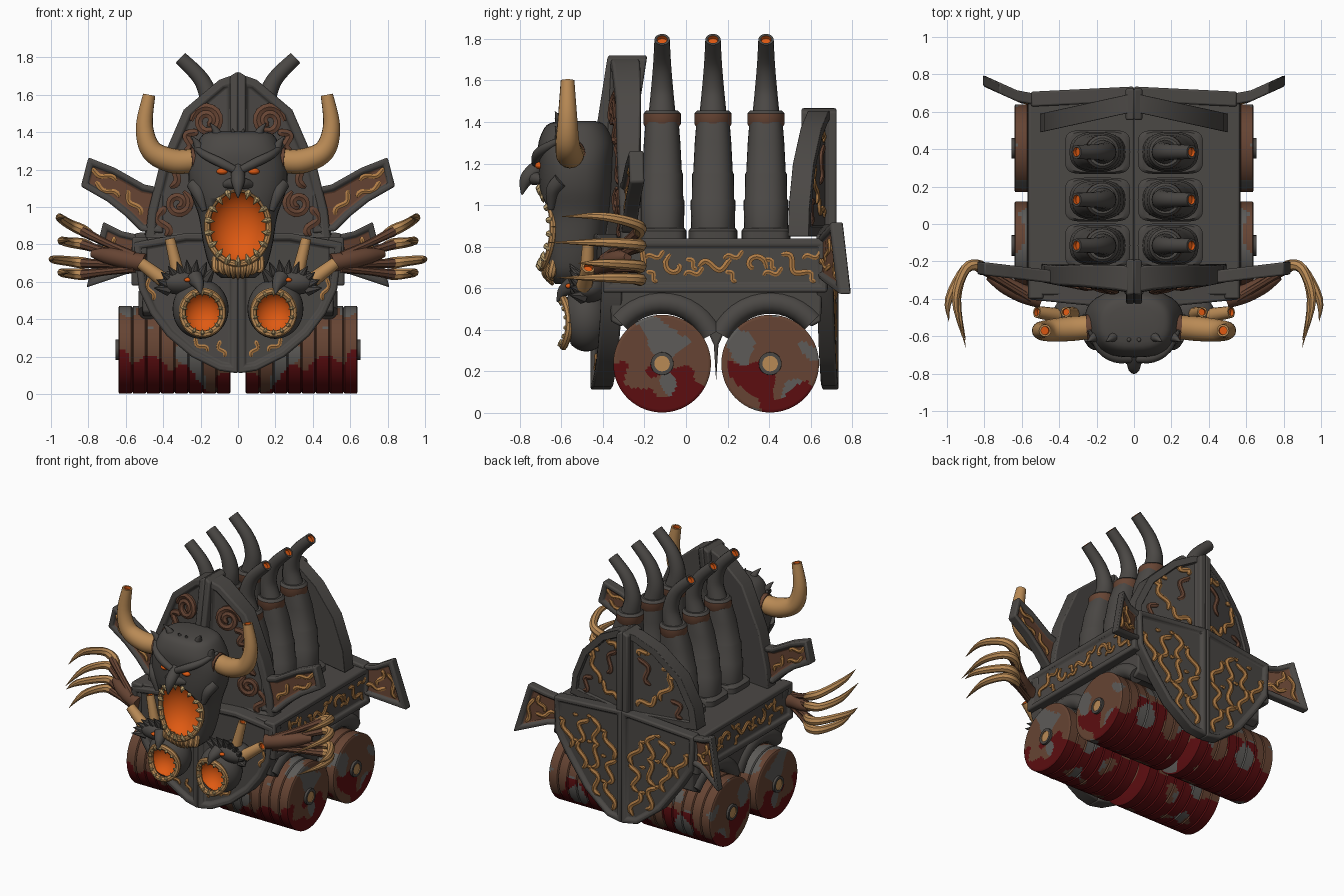
import bpy, bmesh, math, random
from mathutils import Vector, noise

if "Cube" in bpy.data.objects:
    bpy.data.objects.remove(bpy.data.objects["Cube"])
random.seed(4)

# ---- materials
def lin(c): return c / 12.92 if c <= 0.04045 else ((c + 0.055) / 1.055) ** 2.4
MATS = []
def material(name, h):
    m = bpy.data.materials.new(name)
    m.diffuse_color = [lin(int(h[i:i + 2], 16) / 255) for i in (0, 2, 4)] + [1]
    m.use_nodes = True
    m.node_tree.nodes["Principled BSDF"].inputs["Base Color"].default_value = m.diffuse_color
    MATS.append(m)
    return len(MATS) - 1
IRON = material("dark_iron", "4b4845")
RUST = material("rust_brown", "664433")
BLOOD = material("dark_red", "5c0d10")
BONE = material("bone_tan", "b98a55")
GOLD = material("old_gold", "b07c45")
FIRE = material("glowing_orange", "e05a12")
TOOTH = material("tooth_ivory", "c2a673")
STEEL = material("worn_steel", "5d5b58")

# ---- geometry helpers; geo = (verts, faces, material indices)
def new(): return ([], [], [])

def spline(p, sub=4):
    out = []
    for i in range(len(p) - 1):
        q = p[max(i - 1, 0)], p[i], p[i + 1], p[min(i + 2, len(p) - 1)]
        for k in range(sub):
            t = k / sub
            out.append(tuple(0.5 * (2 * b + (c - a) * t + (2 * a - 5 * b + 4 * c - d) * t * t
                             + (3 * b - a - 3 * c + d) * t ** 3) for a, b, c, d in zip(*q)))
    return out + [tuple(p[-1])]

def rings(geo, loops, mat, tip=None):
    V, F, M = geo
    n, base = len(loops[0]), len(V)
    for l in loops: V.extend(l)
    for i in range(len(loops) - 1):
        for j in range(n):
            a, b = base + i * n + j, base + i * n + (j + 1) % n
            F.append((a, b, b + n, a + n))
            M.append(tip if tip is not None and i >= len(loops) - 2 else mat)
    F.append(tuple(range(base + n - 1, base - 1, -1))); M.append(mat)
    F.append(tuple(range(base + (len(loops) - 1) * n, base + len(loops) * n)))
    M.append(mat if tip is None else tip)

def sweep(geo, pts, mat, n=10, sub=4, tip=None, flat=1, normal=None, deep=0.02):
    """tube along (x, y, z, radius) points; tip gives a hollow coloured end"""
    p = spline(pts, sub)
    c = [Vector(q[:3]) for q in p]
    side, loops = None, []
    for i, q in enumerate(p):
        t = (c[min(i + 1, len(c) - 1)] - c[max(i - 1, 0)]).normalized()
        if normal is not None: side = Vector(normal)
        elif side is None: side = Vector((0, 1, 0)) if abs(t.y) < 0.8 else Vector((1, 0, 0))
        side = (side - t * side.dot(t)).normalized()
        b, r = t.cross(side), max(q[3], 0.001)
        loops.append([c[i] + r * (flat * side * math.cos(a) + b * math.sin(a))
                      for a in (2 * math.pi * k / n for k in range(n))])
    if tip is not None:
        inner = [c[-1] + (v - c[-1]) * 0.68 for v in loops[-1]]
        loops += [inner, [v - t * deep for v in inner]]
    rings(geo, loops, mat, tip)

def loft(geo, secs, mat, n=32, sub=4, e=1.0):
    """stacked ovals (cx, cy, z, rx, ry); e < 1 makes them squarer"""
    pw = lambda v: math.copysign(abs(v) ** e, v)
    A = [2 * math.pi * k / n for k in range(n)]
    rings(geo, [[Vector((x + rx * pw(math.cos(a)), y + ry * pw(math.sin(a)), z)) for a in A]
                for x, y, z, rx, ry in spline(secs, sub)], mat)

def ball(geo, c, r, mat):
    A = [math.pi * (k / 16 - 0.5) for k in range(17)]
    loft(geo, [(c[0], c[1], c[2] + r[2] * math.sin(a), max(r[0] * math.cos(a), 0.002),
                max(r[1] * math.cos(a), 0.002)) for a in A], mat, sub=1)

def finish(name, geo, mirror=True, angle=40, bevel=0, cutter=None):
    me = bpy.data.meshes.new(name)
    me.from_pydata([tuple(v) for v in geo[0]], [], geo[1])
    for m in MATS: me.materials.append(m)
    me.polygons.foreach_set("material_index", geo[2])
    bm = bmesh.new(); bm.from_mesh(me)
    bmesh.ops.recalc_face_normals(bm, faces=bm.faces)
    for f in bm.faces: f.smooth = True
    bm.to_mesh(me); bm.free()
    me.set_sharp_from_angle(angle=math.radians(angle))
    ob = bpy.data.objects.new(name, me)
    bpy.context.collection.objects.link(ob)
    if cutter:
        b = ob.modifiers.new("cut", 'BOOLEAN'); b.object = cutter; b.solver = 'EXACT'
        cutter.hide_render = True
    if bevel:
        b = ob.modifiers.new("bevel", 'BEVEL'); b.width = bevel; b.segments = 2
    if mirror:
        ob.modifiers.new("mirror", 'MIRROR').use_mirror_merge = False
    return ob

def plate(name, outline, f, thick, rim=0, panel=IRON, bevel=0.01, both=False):
    """half plate from a (u, v) outline, mapped by f(u, v, w), with a recessed panel"""
    bm = bmesh.new()
    a = [bm.verts.new((u, v, 0)) for u, v in outline]
    b = [bm.verts.new((u, v, -thick)) for u, v in outline]
    n = len(a)
    front, rear = bm.faces.new(a), bm.faces.new(b[::-1])
    for i in range(n): bm.faces.new((a[i], b[i], b[(i + 1) % n], a[(i + 1) % n]))
    bmesh.ops.recalc_face_normals(bm, faces=bm.faces)
    for q in ([front, rear] if both else [front]) if rim else []:
        bmesh.ops.inset_region(bm, faces=[q], thickness=rim, depth=0, use_even_offset=True)
        bmesh.ops.inset_region(bm, faces=[q], thickness=0.006, depth=-0.02, use_even_offset=True)
        q.material_index = panel
    bm.verts.index_update()
    geo = ([f(*v.co) for v in bm.verts], [tuple(v.index for v in q.verts) for q in bm.faces],
           [q.material_index for q in bm.faces])
    bm.free()
    finish(name, geo, bevel=bevel, angle=35)

def scroll(geo, f, pts, r=0.016, mat=GOLD, w=-0.017):
    nrm = f(0, 0, 1) - f(0, 0, 0)
    sweep(geo, [(*f(u, v, w), r * (0.45 if i in (0, len(pts) - 1) else 1)) for i, (u, v) in enumerate(pts)],
          mat, n=6, sub=2, normal=nrm, flat=0.7)

def wave(u, v, length, ang, amp=0.025, turn=0.75):
    c, s = math.cos(ang), math.sin(ang)
    pts = [(length * (k / 10 - 0.5), amp * math.sin(k * turn)) for k in range(11)]
    return [(u + a * c - b * s, v + a * s + b * c) for a, b in pts]

def coil(u, v, r, turns, start=0.0):
    n = int(turns * 8)
    return [(u + r * (1 - 0.8 * k / n) * math.cos(start + k * math.pi / 4),
             v + r * (1 - 0.8 * k / n) * math.sin(start + k * math.pi / 4)) for k in range(n + 1)]

# ---- rollers, stained by height and noise
for label, cy in (("front", -0.115), ("rear", 0.405)):
    prof, R, k = [(0.04, 0.01), (0.04, 0.12)], 0.235, 8
    for i in range(k):
        a, b = 0.04 + 0.6 * i / k, 0.04 + 0.6 * (i + 1) / k
        prof += [(a, R - 0.009), (a + 0.006, R)] + [(a + (b - a) * q / 4, R) for q in (1, 2, 3)] + [(b - 0.006, R), (b, R - 0.009)]
    prof += [(0.64, R * (1 - j / 16)) for j in range(1, 16)]
    geo = new()
    rings(geo, [[Vector((x, cy + r * math.cos(2 * math.pi * j / 90), 0.237 + r * math.sin(2 * math.pi * j / 90)))
                 for j in range(90)] for x, r in prof], RUST)
    for i, f in enumerate(geo[1]):
        c = sum((geo[0][v] for v in f), Vector()) / len(f)
        if c.z + 0.32 * noise.noise(c * 7.5) < 0.135: geo[2][i] = BLOOD
        elif noise.noise(c * 6 + Vector((3, 7, 1))) > 0.17: geo[2][i] = STEEL
    finish(label + "_roller", geo)
    geo = new()
    sweep(geo, [(0.6, cy, 0.237, 0.057), (0.656, cy, 0.237, 0.055)], IRON, n=20, sub=1, tip=BONE, deep=0.006)
    sweep(geo, [(0, cy, 0.237, 0.07), (0.1, cy, 0.237, 0.07)], IRON, n=16, sub=1)
    finish(label + "_hub", geo)

# ---- hull with wheel arches, and side skirts
def arc(cy, a0, a1, r=0.265):
    return [(cy + r * math.cos(math.radians(a0 + (a1 - a0) * k / 12)),
             0.237 + r * math.sin(math.radians(a0 + (a1 - a0) * k / 12))) for k in range(13)]
plate("hull", [(-0.36, 0.44), (-0.38, 0.84), (0.66, 0.84), (0.65, 0.44)] + arc(0.405, 42, 160)
      + [(0.145, 0.15)] + arc(-0.115, 20, 138), lambda u, v, w: Vector((0.51 + w, u, v)), 0.51)
geo = new()
for cy, a0, a1 in ((-0.115, 25, 140), (0.405, 40, 155)):
    sweep(geo, [(0.48, y, z + 0.03, 0.055) for y, z in arc(cy, a0, a1)], IRON, sub=1)
finish("arch_flares", geo)
side = lambda u, v, w: Vector((0.57 + w - 0.15 * max(v - 0.8, 0), u, v))
plate("side_skirt", [(-0.4, 0.58), (0.68, 0.58), (0.68, 0.84), (-0.4, 0.84)], side, 0.08, 0.035)
geo = new()
for i in range(5):
    u = -0.24 + 0.19 * i
    scroll(geo, side, coil(u, 0.71, 0.06, 0.8, i * 2.0) if i % 2 else wave(u, 0.71, 0.16, 0.9 - i * 0.4))
    scroll(geo, side, wave(u + 0.09, 0.755 - 0.08 * (i % 2), 0.1, 0.3, 0.012), 0.012)
    scroll(geo, side, wave(u + 0.08, 0.66 + 0.06 * (i % 2), 0.07, 2.3, 0.01), 0.012)
finish("skirt_scrolls", geo)

# ---- front shields
low = lambda u, v, w: Vector((u, -0.46 + 0.1 * u - w, v))
plate("front_lower_shield", [(0, 0.11), (0.1, 0.125), (0.25, 0.2), (0.38, 0.31), (0.47, 0.43), (0.53, 0.56),
      (0.56, 0.81), (0.28, 0.86), (0, 0.86)], low, 0.1, 0.035)
high = lambda u, v, w: Vector((u, -0.41 + 0.2 * u + 0.12 * max(v - 1.35, 0) - w * (1 if w > -0.1 else 1 - 0.6 * u), v))
plate("front_upper_shield", [(0, 0.8), (0.5, 0.8), (0.48, 0.98), (0.42, 1.22), (0.29, 1.52), (0.1, 1.68), (0, 1.715)],
      high, 0.14, 0.045)
plate("front_ridge", [(0, 1.25), (0.042, 1.25), (0.042, 1.7), (0, 1.725)],
      lambda u, v, w: Vector((u, -0.45 + 0.2 * max(v - 1.35, 0) - w, v)), 0.19)
geo = new()
for c in (coil(0.165, 1.46, 0.085, 1.8), coil(0.32, 1.02, 0.07, 1.6, 2), wave(0.33, 1.2, 0.2, 1.9), wave(0.4, 0.92, 0.16, 1.4), wave(0.26, 1.36, 0.12, 2)):
    scroll(geo, high, c, 0.023, RUST)
for c in (wave(0.09, 0.24, 0.09, 1.2, 0.012), wave(0.2, 0.26, 0.1, 0.7, 0.012), wave(0.47, 0.56, 0.12, 1.3, 0.012)):
    scroll(geo, low, c, 0.012)
finish("front_scrolls", geo)

# ---- rear shields
back = lambda u, v, w: Vector((u, 0.735 - 0.05 * u + w, v))
half = [(0, 0.11), (0.12, 0.13), (0.3, 0.27), (0.45, 0.47), (0.54, 0.61), (0.55, 0.86), (0, 0.91)]
plate("rear_lower_shield", half, back, 0.08, 0.03)
dome = lambda u, v, w: Vector((u, 0.70 - 0.22 * u + w, v))
plate("rear_upper_shield", [(0, 0.85), (0.5, 0.85), (0.48, 1.0), (0.39, 1.2), (0.22, 1.37), (0.07, 1.45), (0, 1.46)],
      dome, 0.1, 0.045)
plate("rear_ridge", [(0, 0.86), (0.045, 0.86), (0.045, 1.45), (0, 1.47)], lambda u, v, w: Vector((u, 0.725 + w, v)), 0.17)
geo = new()
for i in range(4):
    u = 0.1 + 0.115 * i
    v = (0.27, 0.34, 0.5, 0.62)[i]
    while v < 0.8:
        scroll(geo, back, wave(u, v, 0.19, 1.2 + 0.8 * random.random(), 0.032, random.choice((0.6, 0.75, -0.7))), 0.019)
        scroll(geo, back, wave(u + 0.055, v + 0.09, 0.03, 0.5, 0.004), 0.013)
        v += 0.18
finish("rear_scrolls", geo)
geo = new()
for i, c in enumerate((wave(0.14, 1.2, 0.2, 1.9), wave(0.28, 1.1, 0.2, 1.2), wave(0.15, 0.98, 0.16, 0.5), wave(0.36, 0.97, 0.14, 2),
                       wave(0.13, 1.34, 0.1, 0.8), wave(0.3, 1.22, 0.1, 2.4))):
    scroll(geo, dome, c, 0.018, RUST if i % 3 == 0 else GOLD)
finish("rear_upper_scrolls", geo)

# ---- wings on both shields, decorated on both faces
fw = lambda u, v, w: Vector((u, -0.31 + 0.12 * (u - 0.5) - w, v))
plate("front_wing", [(0.4, 0.86), (0.52, 0.87), (0.6, 0.95), (0.7, 1.03), (0.84, 1.11), (0.8, 1.265), (0.66, 1.21), (0.5, 1.12), (0.4, 1.1)],
      fw, 0.07, 0.03, RUST, both=True)
rw = lambda u, v, w: Vector((u, 0.69 + 0.45 * max(u - 0.57, 0) + w, v))
plate("rear_wing", [(0.48, 0.66), (0.6, 0.64), (0.81, 0.57), (0.72, 0.92), (0.62, 0.87), (0.48, 0.84)], rw, 0.06, 0.028, RUST, both=True)
geo = new()
for w0 in (-0.017, -0.053):
    for c in (wave(0.72, 1.17, 0.15, 0.4, 0.012), wave(0.7, 1.09, 0.15, 0.5, 0.012), wave(0.56, 1.02, 0.15, 1.0, 0.015)): scroll(geo, fw, c, 0.015, w=w0)
for w0 in (-0.017, -0.043):
    for c in (wave(0.65, 0.78, 0.12, 1.2, 0.012), wave(0.62, 0.71, 0.12, -0.2, 0.012), wave(0.72, 0.73, 0.18, 1.8, 0.012)): scroll(geo, rw, c, 0.015, w=w0)
finish("wing_scrolls", geo)

# ---- six furnace stacks with bent exhausts
for i, y in enumerate((-0.115, 0.13, 0.385)):
    geo = new()
    loft(geo, [(0.195, y, 0.83, 0.175, 0.118), (0.195, y, 0.875, 0.175, 0.118), (0.195, y, 0.89, 0.155, 0.108)], IRON, sub=1, e=0.4)
    loft(geo, [(0.195, y, 0.87, 0.15, 0.105), (0.2, y, 1.02, 0.145, 0.108), (0.2, y, 1.03, 0.138, 0.102), (0.2, y, 1.15, 0.13, 0.1),
               (0.2, y, 1.16, 0.124, 0.095), (0.19, y, 1.3, 0.105, 0.088), (0.175, y, 1.4, 0.085, 0.08)], IRON, sub=1, e=0.8)
    loft(geo, [(0.173, y, 1.375, 0.08, 0.08), (0.173, y, 1.39, 0.09, 0.09), (0.17, y, 1.44, 0.09, 0.09)], RUST, sub=1)
    loft(geo, [(0.17, y, 1.44, 0.09, 0.09), (0.17, y, 1.456, 0.075, 0.075)], IRON, sub=1)
    sweep(geo, [(0.17, y, 1.43, 0.066), (0.15, y, 1.55, 0.054), (0.195, y, 1.68, 0.043), (0.308, y, 1.797, 0.037)], IRON, n=16, sub=5, tip=FIRE)
    finish("furnace_stack_%d" % (i + 1), geo)

# ---- demon faces: body cut by a glowing mouth, with lips and teeth
def maw(name, geo, c, rx, rz, depth, curve, lip, teeth, tooth, mirror):
    cut = new()
    ball(cut, c, (rx, depth, rz), FIRE)
    finish(name, geo, mirror, 50, cutter=finish(name + "_mouth_cutter", cut, False))
    geo = new()
    pt = lambda a, s=1.0, dy=0.0: (c[0] + s * rx * math.cos(a), c[1] + dy + curve * math.cos(a) ** 2, c[2] + s * rz * math.sin(a))
    sweep(geo, [(*pt(k * math.pi / 12), lip) for k in range(25)], BONE, n=8, sub=2)
    for k in range(teeth):
        a = 2 * math.pi * (k + 0.5) / teeth
        sweep(geo, [(*pt(a), tooth), (*pt(a, 0.92, -0.02), tooth * 0.8), (*pt(a, 0.76, -0.015), 0.001)], TOOTH, n=7, sub=2)
    finish(name + "_teeth", geo, mirror)

geo = new()
loft(geo, [(0, -0.52, 1.405, 0.13, 0.08), (0, -0.53, 1.385, 0.19, 0.14), (0, -0.53, 1.3, 0.235, 0.18), (0, -0.53, 1.2, 0.265, 0.18),
           (0, -0.53, 1.08, 0.255, 0.175), (0, -0.53, 0.95, 0.21, 0.16), (0, -0.54, 0.8, 0.185, 0.145),
           (0, -0.55, 0.68, 0.15, 0.12), (0, -0.55, 0.62, 0.09, 0.08)], IRON, e=0.8)
maw("great_demon_head", geo, (0, -0.69, 0.895), 0.165, 0.2, 0.15, 0.05, 0.017, 18, 0.019, False)
geo = new()
ball(geo, (0.2, -0.48, 0.455), (0.15, 0.12, 0.16), IRON)
maw("small_demon_head", geo, (0.19, -0.59, 0.435), 0.108, 0.115, 0.1, 0.03, 0.019, 14, 0.013, True)

# ---- great head features
geo = new()
sweep(geo, [(0.02, -0.72, 1.2, 0.022), (0.1, -0.715, 1.24, 0.026), (0.18, -0.67, 1.28, 0.022), (0.24, -0.57, 1.33, 0.01)], IRON)
sweep(geo, [(0.235, -0.6, 1.12, 0.04), (0.21, -0.64, 1.07, 0.035), (0.18, -0.65, 0.98, 0.015)], IRON)
for x, z, dx in ((0.02, 1.36, 0.01), (0.1, 1.39, 0.05), (0.2, 1.32, 0.05)):
    sweep(geo, [(x, -0.6, z - 0.03, 0.035), (x + dx * 0.4, -0.61, z + 0.02, 0.02), (x + dx, -0.63, z + 0.06, 0.002)], IRON)
finish("brows_and_crown_spikes", geo)
geo = new()
sweep(geo, [(0, -0.67, 1.23, 0.025), (0, -0.725, 1.17, 0.038), (0, -0.77, 1.12, 0.032), (0, -0.79, 1.05, 0.004)], IRON, n=12)
sweep(geo, [(-0.07, -0.69, 1.12, 0.02), (0, -0.73, 1.13, 0.035), (0.07, -0.69, 1.12, 0.02)], IRON)
finish("hooked_nose", geo, False)
geo = new()
ball(geo, (0.085, -0.705, 1.19), (0.03, 0.022, 0.017), FIRE)
finish("eyes", geo)
geo = new()
for k in range(9):
    x = 0.03 * (k - 4)
    sweep(geo, [(x, -0.66 + 2 * x * x, 0.71 + 2 * x * x, 0.018), (x, -0.675 + 2 * x * x, 0.67, 0.02), (x * 0.8, -0.64, 0.615 + 3 * x * x, 0.006)], BONE, n=8)
finish("bone_chin", geo, False)
geo = new()
sweep(geo, [(0.18, -0.55, 1.25, 0.07), (0.25, -0.555, 1.245, 0.072)], RUST, n=16)
sweep(geo, [(0.22, -0.55, 1.25, 0.062), (0.34, -0.56, 1.245, 0.066), (0.46, -0.57, 1.3, 0.058), (0.5, -0.57, 1.43, 0.046), (0.475, -0.57, 1.6, 0.033)],
      BONE, n=16, sub=6, tip=FIRE)
finish("great_horns", geo)

# ---- small head features: spikes, beaks and sawn-off horns
geo = new()
for k in range(9):
    a = 0.1 + k * 0.27
    x, z = 0.25 + 0.13 * math.cos(a), 0.55 + 0.09 * math.sin(a)
    sweep(geo, [(x, -0.5, z, 0.035), (x + 0.07 * math.cos(a), -0.56, z + 0.08 * math.sin(a), 0.002)], IRON, n=7, sub=1)
sweep(geo, [(0.23, -0.54, 0.62, 0.045), (0.21, -0.59, 0.585, 0.03), (0.2, -0.62, 0.535, 0.003)], IRON)
ball(geo, (0.3, -0.47, 0.6), (0.13, 0.09, 0.07), IRON)
ball(geo, (0.27, -0.565, 0.61), (0.018, 0.015, 0.012), FIRE)
finish("small_head_spikes", geo)
geo = new()
sweep(geo, [(0.32, -0.48, 0.64, 0.035), (0.365, -0.47, 0.83, 0.027)], BONE, n=12, tip=FIRE)
sweep(geo, [(0.4, -0.49, 0.61, 0.04), (0.52, -0.47, 0.7, 0.032)], BONE, n=12, tip=FIRE)
finish("sawn_horns", geo)

# ---- clawed hands reaching round the front
geo = new()
for zb, zm, zt, xt, yt in ((0.74, 0.87, 0.945, 0.92, -0.6), (0.72, 0.8, 0.82, 0.9, -0.66), (0.69, 0.7, 0.72, 0.99, -0.52), (0.67, 0.64, 0.65, 0.9, -0.62)):
    sweep(geo, [(0.55, -0.4, zb, 0.022), (0.7, -0.31, (zb + zm) / 2, 0.02), (0.83, -0.23, zm, 0.028)], RUST, n=8)
    sweep(geo, [(0.74, -0.28, zb * 0.4 + zm * 0.6, 0.012), (0.82, -0.225, zm, 0.03), (0.9, -0.24, (zm + zt) / 2, 0.027),
                ((xt + 0.95) / 2 + 0.02, -0.4, zt, 0.021), (xt, yt, zt, 0.001)], BONE, n=8)
sweep(geo, [(0.5, -0.4, 0.7, 0.05), (0.6, -0.37, 0.72, 0.05), (0.7, -0.32, 0.74, 0.045), (0.78, -0.28, 0.75, 0.02)], RUST, n=12)
finish("clawed_hands", geo)
